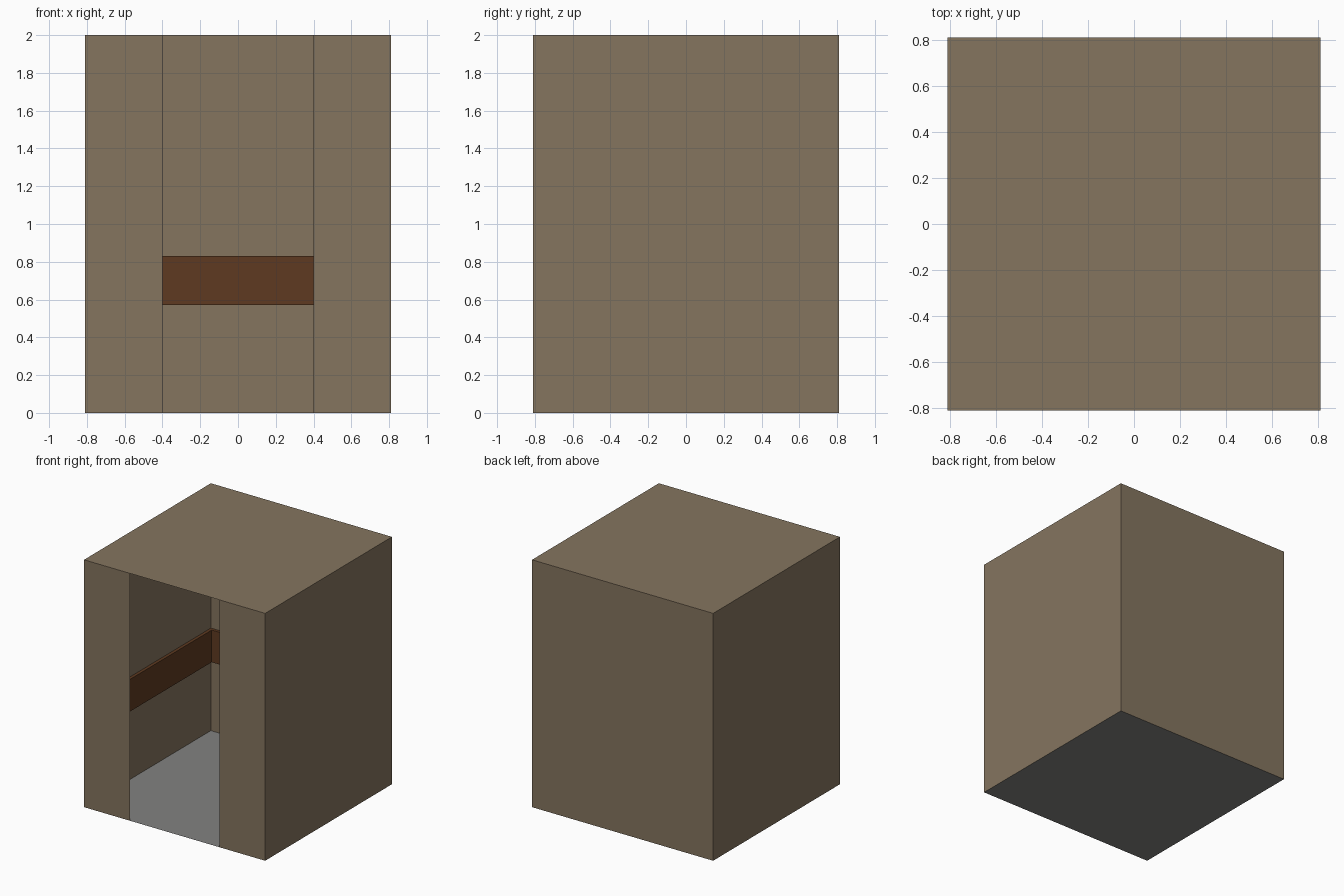
import bpy, bmesh

if "Cube" in bpy.data.objects:
    bpy.data.objects.remove(bpy.data.objects["Cube"])

H, W, D = 2.0, 0.81, 0.40   # height, half width, half door opening


def lin(c):
    c /= 255
    return c / 12.92 if c <= 0.04045 else ((c + 0.055) / 1.055) ** 2.4


def material(name, r, g, b):
    m = bpy.data.materials.new(name)
    m.diffuse_color = (lin(r), lin(g), lin(b), 1)
    m.use_nodes = True
    m.node_tree.nodes["Principled BSDF"].inputs["Base Color"].default_value = m.diffuse_color
    return m


tan = material("tan_wall", 133, 117, 95)
wood = material("brown_wood", 94, 58, 33)
grey = material("grey_floor", 130, 130, 129)
metal = material("panel_metal", 150, 150, 150)


def make(name, bm, mat):
    me = bpy.data.meshes.new(name)
    bm.to_mesh(me)
    bm.free()
    me.materials.append(mat)
    ob = bpy.data.objects.new(name, me)
    bpy.context.collection.objects.link(ob)
    return ob


def sheet(name, pts, mat):
    bm = bmesh.new()
    bm.faces.new([bm.verts.new(p) for p in pts])
    return make(name, bm, mat)


def box(name, lo, hi, mat):
    bm = bmesh.new()
    bmesh.ops.create_cube(bm, size=1)
    for v in bm.verts:
        v.co = [(a + b) / 2 + c * (b - a) for a, b, c in zip(lo, hi, v.co)]
    return make(name, bm, mat)


def wall(name, a, b):
    # upright thin sheet from plan point a to b
    return sheet(name, [(*a, 0), (*b, 0), (*b, H), (*a, H)], tan)


# Cabin shell of thin sheets, with a full-height doorway in front
wall("back_wall", (W, W), (-W, W))
wall("left_wall", (-W, W), (-W, -W))
wall("right_wall", (W, -W), (W, W))
wall("front_left_wall", (-W, -W), (-D, -W))
wall("front_right_wall", (D, -W), (W, -W))
sheet("roof", [(-W, -W, H), (W, -W, H), (W, W, H), (-W, W, H)], tan)
sheet("floor", [(-W, W, 0), (W, W, 0), (W, -W, 0), (-W, -W, 0)], grey)

# Wooden bumper boards along the inner walls
Z0, Z1, T, G = 0.57, 0.83, 0.025, 0.001
I = W - G
box("back_board", (-I, I - T, Z0), (I, I, Z1), wood)
box("left_board", (-I, -I, Z0), (-I + T, I - T, Z1), wood)
box("right_board", (I - T, -I, Z0), (I, I - T, Z1), wood)

# Control panel on the inside of the front left wall
box("control_panel", (-0.72, -I, 1.02), (-0.50, -I + 0.015, 1.39), metal)
